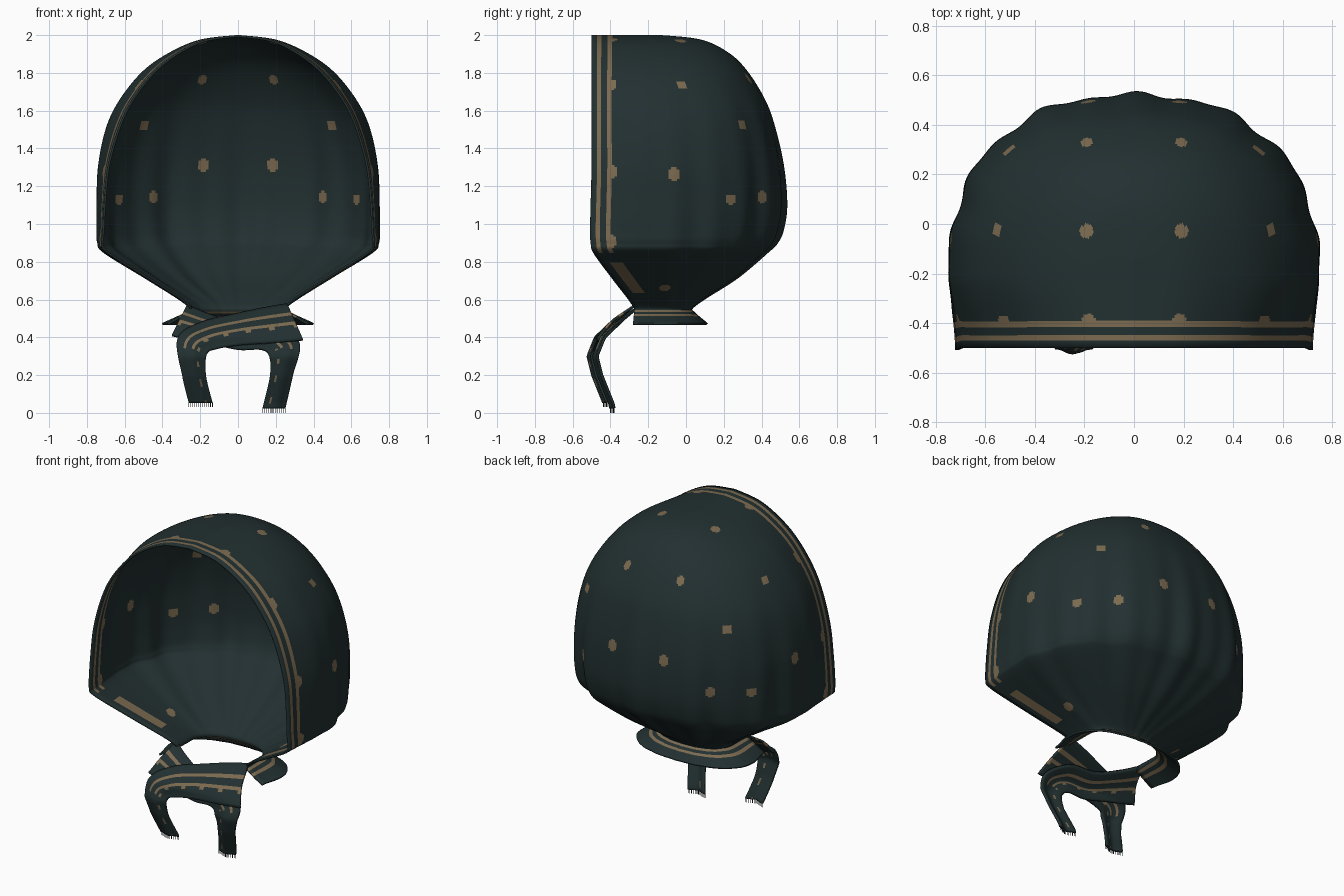
import bpy, bmesh, math
from mathutils import Vector

if "Cube" in bpy.data.objects:
    bpy.data.objects.remove(bpy.data.objects["Cube"])


def material(name, rgb):
    m = bpy.data.materials.new(name)
    m.diffuse_color = (*rgb, 1)
    m.use_nodes = True
    m.node_tree.nodes["Principled BSDF"].inputs["Base Color"].default_value = m.diffuse_color
    return m


CLOTH = material("dark teal cloth", (0.016, 0.029, 0.030))
TAN = material("tan print", (0.20, 0.145, 0.08))


def spline(rows, step):
    """Catmull-Rom through rows of numbers, about one sample per step."""
    out = []
    for i in range(len(rows) - 1):
        a, b = rows[max(i - 1, 0)], rows[i]
        c, d = rows[i + 1], rows[min(i + 2, len(rows) - 1)]
        gap = math.sqrt(sum((q - p) ** 2 for p, q in zip(b[:3], c[:3])))
        n = max(2, math.ceil(gap / step))
        for k in range(n):
            t = k / n
            out.append([0.5 * (2 * q + (r - p) * t + (2 * p - 5 * q + 4 * r - s) * t * t
                               + (3 * q - p - 3 * r + s) * t ** 3)
                        for p, q, r, s in zip(a, b, c, d)])
    out.append(list(rows[-1]))
    return out


def resample(pts, offsets):
    """Points along a polyline: offsets(length) gives the distances wanted."""
    acc = [0]
    for p, q in zip(pts, pts[1:]):
        acc.append(acc[-1] + (q - p).length)
    out, i = [], 0
    for d in offsets(acc[-1]):
        while i < len(acc) - 2 and acc[i + 1] < d:
            i += 1
        t = (d - acc[i]) / max(acc[i + 1] - acc[i], 1e-9)
        out.append(pts[i].lerp(pts[i + 1], min(max(t, 0), 1)))
    return out


def sheet(name, grid, is_tan, thickness):
    """Cloth sheet from a grid of points; is_tan(row, col, centre) colours faces."""
    bm = bmesh.new()
    vs = [[bm.verts.new(p) for p in row] for row in grid]
    for r in range(len(vs) - 1):
        for c in range(len(vs[0]) - 1):
            f = bm.faces.new((vs[r][c], vs[r + 1][c], vs[r + 1][c + 1], vs[r][c + 1]))
            f.smooth = True
            f.material_index = int(is_tan(r, c, f.calc_center_median()))
    bmesh.ops.remove_doubles(bm, verts=bm.verts, dist=0.0008)
    bmesh.ops.recalc_face_normals(bm, faces=bm.faces)
    me = bpy.data.meshes.new(name)
    bm.to_mesh(me)
    bm.free()
    me.materials.append(CLOTH)
    me.materials.append(TAN)
    ob = bpy.data.objects.new(name, me)
    bpy.context.collection.objects.link(ob)
    mod = ob.modifiers.new("thickness", "SOLIDIFY")
    mod.thickness = thickness
    mod.offset = 0
    return ob


# Hood levels: z, half width, back y, rim half width, rim y, y of the widest point
LEVELS = [(1.995, 0, -.14, 0, -.5, -.2), (1.97, .20, .08, .175, -.5, -.2),
          (1.9, .365, .225, .32, -.5, -.2), (1.8, .505, .325, .445, -.5, -.2),
          (1.65, .625, .415, .56, -.5, -.2), (1.5, .695, .465, .63, -.5, -.2),
          (1.3, .735, .505, .685, -.5, -.2), (1.1, .742, .517, .705, -.505, -.2),
          (.97, .742, .497, .712, -.508, -.2), (.9, .738, .465, .715, -.505, -.2),
          (.85, .705, .415, .69, -.49, -.2), (.72, .495, .265, .485, -.395, -.19),
          (.61, .32, .10, .31, -.31, -.15), (.555, .25, .03, .25, -.275, -.13),
          (.53, .27, .04, .27, -.275, -.13), (.47, .40, .11, .37, -.28, -.13)]
EDGE = [0, .03, .052, .085, .11]      # rim, first stripe, second stripe
COLS = 190


def offsets(length):
    a = EDGE[-1]
    mid = [a + (length - 2 * a) * k / COLS for k in range(1, COLS)]
    return EDGE + mid + [length - e for e in reversed(EDGE)]


def level(z, w, b, xf, yf, ym):
    n = 2 / 2.3
    right = [Vector((w - (w - xf) * s * s * (3 - 2 * s), ym + (yf - ym) * s, z))
             for s in (1 - k / 16 for k in range(16))]
    for k in range(41):
        t = math.pi / 2 * k / 40
        right.append(Vector((w * max(math.cos(t), 0) ** n, ym + (b - ym) * math.sin(t) ** n, z)))
    left = [Vector((-p.x, p.y, p.z)) for p in reversed(right[:-1])]
    row = resample(right + left, offsets)
    # gathered folds, strongest towards the neck
    env = min(max((1.75 - z) / .8, 0), 1) * min(max((z - .5) / .15, 0.3), 1)
    for p in row:
        th = math.atan2(p.x, p.y - ym)
        fade = min(max((1.8 - abs(th)) / .7, 0), 1)
        k = .014 * env * fade * (math.cos(13 * th) + .7 * math.sin(23 * th + 1))
        p.x *= 1 + k
        p.y = ym + (p.y - ym) * (1 + k)
    return row


grid = [level(*r) for r in spline(LEVELS, .0125)]
flat = [p for row in grid for p in row]

# Printed dots, snapped to the cloth and mirrored; the last number stretches them in z
DOTS = [(.19, -.03, 1.97, 1), (.56, -.02, 1.74, 1), (.19, .32, 1.77, 1), (.5, .3, 1.53, 1),
        (.18, .49, 1.31, 1.15), (.45, .4, 1.14, 1.15), (.63, .23, 1.13, 1),
        (.74, -.06, 1.27, 1.15), (.41, -.11, .66, 1.7), (.18, -.39, 1.97, 1.3),
        (.51, -.39, 1.73, 1.4), (.71, -.39, 1.28, 1.4), (.72, -.39, .91, 1.3)]
dots = []
for x, y, z, stretch in DOTS:
    for s in (-1, 1):
        q = Vector((s * x, y, z))
        dots.append((min(flat, key=lambda p: (p - q).length_squared), stretch))
last = len(grid[0]) - 2


def hood_print(r, c, p):
    c = min(c, last - c)
    if p.z < .6:
        return .508 < p.z < .516 or .531 < p.z < .54
    for d, stretch in dots:
        v = p - d
        v.z /= stretch
        if v.length_squared < .0008:
            return True
    if p.z > .85:
        return c in (1, 3)
    return c in (2, 3, 4) and .64 < p.z < .8


sheet("hood", grid, hood_print, .012)

# Tie ends: the drape depth follows the height
DRAPE = [(0, -.41), (.05, -.42), (.2, -.48), (.3, -.505), (.4, -.465), (.5, -.36), (.6, -.24)]


def drape(z):
    for (z0, y0), (z1, y1) in zip(DRAPE, DRAPE[1:]):
        if z <= z1:
            return y0 + (y1 - y0) * (z - z0) / (z1 - z0)
    return DRAPE[-1][1]


def tie(name, pairs, dy):
    """Ribbon between two edges given as (x1, z1, x2, z2)."""
    rows = []
    for x1, z1, x2, z2 in spline(pairs, .02):
        row = []
        for k in range(13):
            t = k / 12
            x, z = x1 + (x2 - x1) * t, z1 + (z2 - z1) * t
            row.append(Vector((x, drape(z) + dy + .02 * math.cos(math.pi * t) ** 2, z)))
        rows.append(row)

    def tie_print(r, c, p):
        if p.z < .34:                       # sparse marks on the hanging ends
            return c == 8 and r % 6 < 2
        return c in (3, 6) or (c == 7 and r % 9 < 2)

    sheet(name, rows, tie_print, .014)
    # fringe threads along the bottom end
    bm = bmesh.new()
    for p in rows[-1]:
        res = bmesh.ops.create_cube(bm, size=1)
        for v in res["verts"]:
            v.co = Vector((v.co.x * .003, v.co.y * .003, v.co.z * .026)) + p - Vector((0, 0, .012))
    me = bpy.data.meshes.new(name + "_fringe")
    bm.to_mesh(me)
    bm.free()
    me.materials.append(CLOTH)
    bpy.context.collection.objects.link(bpy.data.objects.new(name + "_fringe", me))


tie("front_tie", [(.26, .575, .345, .385), (.14, .555, .18, .37), (0, .525, .02, .36),
                  (-.2, .475, -.11, .34), (-.32, .39, -.165, .31),
                  (-.295, .2, -.17, .2), (-.26, .055, -.135, .055)], -.015)
tie("rear_tie", [(-.27, .57, -.35, .41), (-.15, .52, -.16, .37), (0, .475, 0, .335),
                 (.19, .46, .12, .335), (.325, .37, .165, .30),
                 (.29, .2, .17, .2), (.25, .025, .13, .025)], .015)
